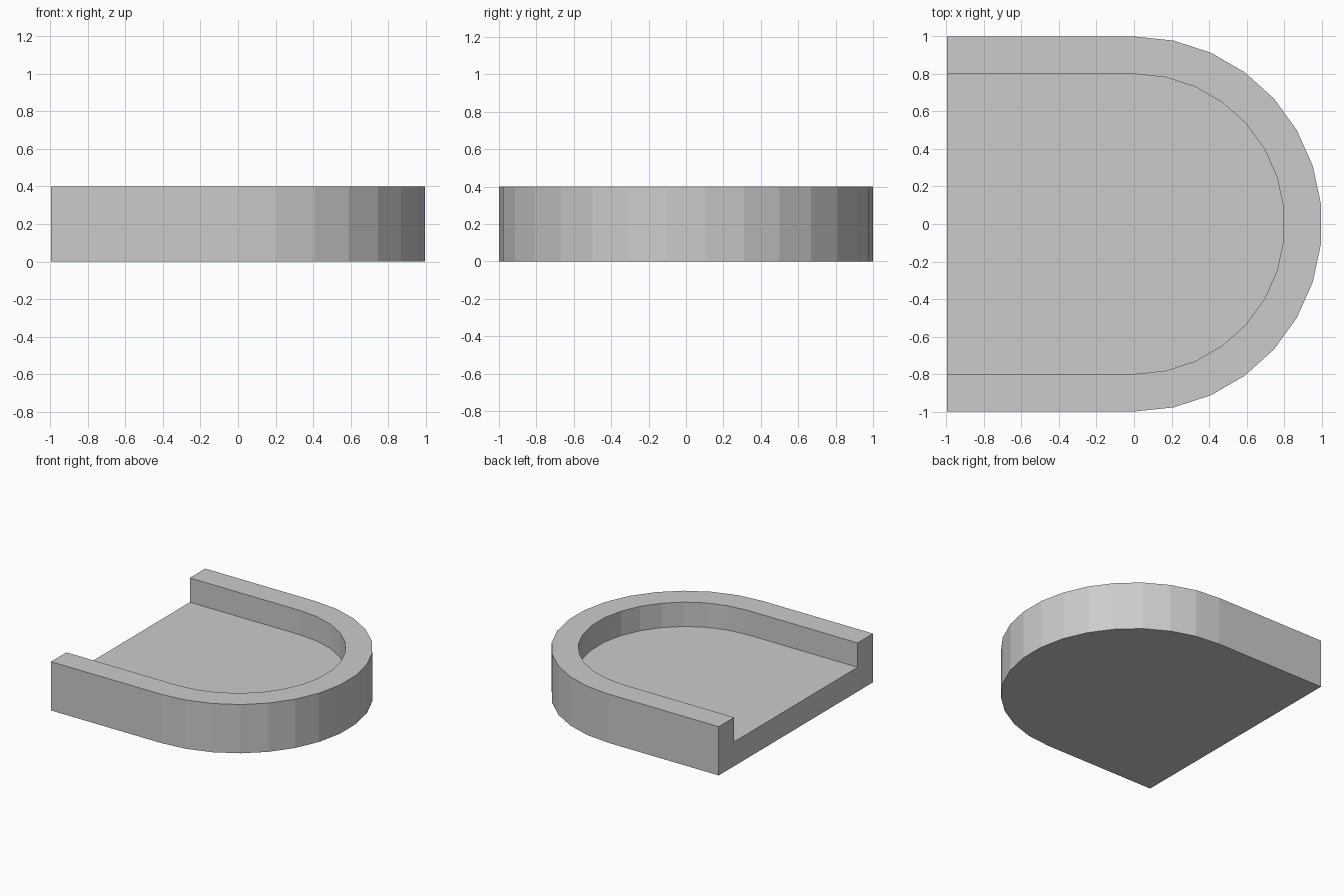
import bpy, bmesh, math

if "Cube" in bpy.data.objects:
    bpy.data.objects.remove(bpy.data.objects["Cube"])

HEIGHT, FLOOR = 0.4, 0.2
R_OUT, R_IN = 1.0, 0.8
SEGS = 15
# centre the faceted arc plus straight section on x = 0
CX = (1 - math.cos(math.pi / SEGS / 2)) / 2
X_END = CX - 1

bm = bmesh.new()


def u_path(r, z):
    """Open U-shaped row of vertices: straight side, half circle, straight side."""
    pts = [(X_END, -r)]
    for i in range(SEGS + 1):
        a = -math.pi / 2 + math.pi * i / SEGS
        pts.append((CX + r * math.cos(a), r * math.sin(a)))
    pts.append((X_END, r))
    return [bm.verts.new((x, y, z)) for x, y in pts]


def bridge(a, b):
    for i in range(len(a) - 1):
        bm.faces.new((a[i], a[i + 1], b[i + 1], b[i]))


base = u_path(R_OUT, 0)
rim_out = u_path(R_OUT, HEIGHT)
rim_in = u_path(R_IN, HEIGHT)
floor = u_path(R_IN, FLOOR)

# outer wall, rim top, inner wall
bridge(base, rim_out)
bridge(rim_out, rim_in)
bridge(rim_in, floor)
# underside and recessed floor
bm.faces.new(base[::-1])
bm.faces.new(floor)
# open end
bm.faces.new((base[0], rim_out[0], rim_in[0], floor[0],
              floor[-1], rim_in[-1], rim_out[-1], base[-1]))
bmesh.ops.recalc_face_normals(bm, faces=bm.faces)

mesh = bpy.data.meshes.new("rounded_end_tray")
bm.to_mesh(mesh)
bm.free()
obj = bpy.data.objects.new("rounded_end_tray", mesh)
bpy.context.collection.objects.link(obj)
